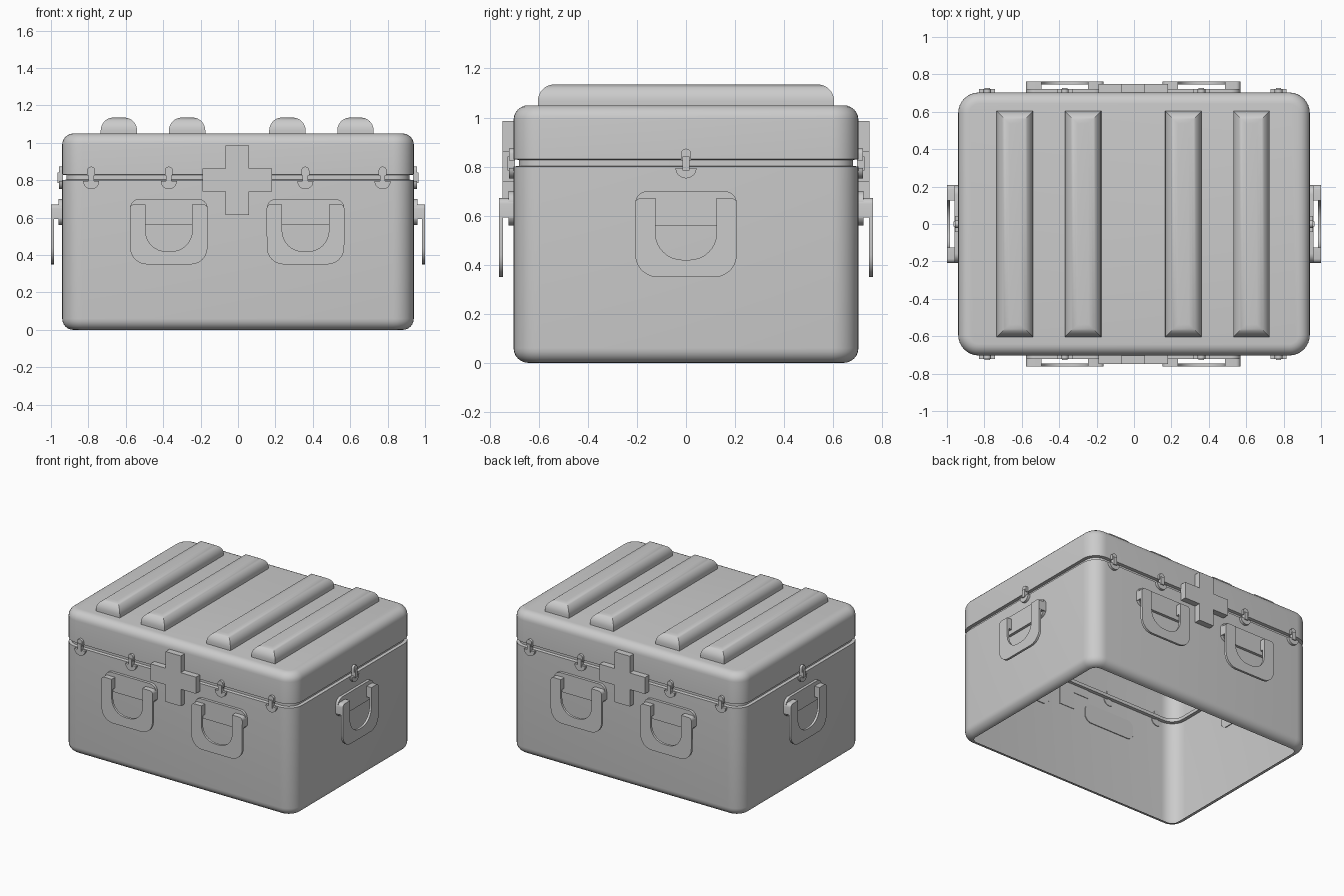
import bpy, bmesh
from math import sin, cos, radians

if "Cube" in bpy.data.objects:
    bpy.data.objects.remove(bpy.data.objects["Cube"])

HX, HY = 0.94, 0.703          # half width and half depth of the case


def finish(name, bm):
    me = bpy.data.meshes.new(name)
    bm.to_mesh(me)
    bm.free()
    me.shade_smooth()
    me.set_sharp_from_angle(angle=radians(35))
    ob = bpy.data.objects.new(name, me)
    bpy.context.collection.objects.link(ob)
    return ob


def arc(cx, cy, r, a0, a1, n=6):
    return [(cx + r * cos(radians(a0 + (a1 - a0) * i / n)),
             cy + r * sin(radians(a0 + (a1 - a0) * i / n))) for i in range(n + 1)]


def rounded_rect(cx, cy, hx, hy, r, n=8):
    if r <= 0:
        return [(cx + hx, cy + hy), (cx - hx, cy + hy), (cx - hx, cy - hy), (cx + hx, cy - hy)]
    x, y = hx - r, hy - r
    return (arc(cx + x, cy + y, r, 0, 90, n) + arc(cx - x, cy + y, r, 90, 180, n)
            + arc(cx - x, cy - y, r, 180, 270, n) + arc(cx + x, cy - y, r, 270, 360, n))


def ring_stack(name, cx, hx, hy, radius, profile):
    """Shell from stacked outlines; profile = (inset, z). Bottom open, top capped."""
    bm = bmesh.new()
    rings = []
    for inset, z in profile:
        pts = rounded_rect(cx, 0, hx - inset, hy - inset, radius - inset if radius else 0)
        rings.append([bm.verts.new((x, y, z)) for x, y in pts])
    for a, b in zip(rings, rings[1:]):
        for i in range(len(a)):
            j = (i + 1) % len(a)
            bm.faces.new((a[i], a[j], b[j], b[i]))
    bm.faces.new(rings[-1])
    return finish(name, bm)


FACES = {
    "front": lambda u, d, z: (u, -HY - d, z),
    "back": lambda u, d, z: (u, HY + d, z),
    "right": lambda u, d, z: (HX + d, u, z),
    "left": lambda u, d, z: (-HX - d, u, z),
}


def plates(name, side, u0, parts):
    """Flat outlines (u, z) extruded from depth d0 to d1 on one case wall."""
    bm = bmesh.new()
    for pts, d0, d1 in parts:
        lo = [bm.verts.new(FACES[side](u0 + u, d0, z)) for u, z in pts]
        hi = [bm.verts.new(FACES[side](u0 + u, d1, z)) for u, z in pts]
        bm.faces.new(lo[::-1])
        bm.faces.new(hi)
        for i in range(len(pts)):
            j = (i + 1) % len(pts)
            bm.faces.new((lo[i], lo[j], hi[j], hi[i]))
    bmesh.ops.recalc_face_normals(bm, faces=bm.faces)
    return finish(name, bm)


def box(u0, u1, z0, z1):
    return [(u0, z0), (u1, z0), (u1, z1), (u0, z1)]


# case shell: rounded bottom rim, seam groove, lid with rounded top
R = 0.06
bottom = [(R - x, R + z) for x, z in arc(0, 0, R, -90, 0)]
top = [(R - x, 1.05 - R + z) for x, z in arc(0, 0, R, 0, 90)]
seam = [(0, 0.80), (0.022, 0.803), (0.022, 0.827), (0, 0.83)]
ring_stack("case_shell", 0, HX, HY, 0.11, bottom + seam + top)

# four raised ribs on the lid
r = 0.068
rib = [(0, 1.046)] + [(r - x, 1.135 - r + z) for x, z in arc(0, 0, r, 0, 90, 8)]
for i, x in enumerate((-0.637, -0.272, 0.264, 0.628)):
    ring_stack(f"lid_rib_{i}", x, 0.097, 0.604, 0, rib)


def latch(side, u):
    tab = [(-0.021, 0.825), (0.021, 0.825)] + arc(0, 0.852, 0.021, 0, 180, 8)
    catch = arc(0, 0.795, 0.043, 180, 360, 12)
    plates(f"latch_{side}", side, u, [
        (tab, -0.005, 0.018),
        (catch, -0.005, 0.018),
        (box(-0.014, 0.014, 0.785, 0.842), -0.005, 0.025)])


def handle(side, u):
    # mounting plate behind the grip
    plates(f"handle_mount_{side}", side, u,
           [(rounded_rect(0, 0.63, 0.207, 0.07, 0.05), -0.006, 0.02)])
    # U-shaped hanging grip with two ears reaching back to the wall
    outer = (arc(-0.185, 0.648, 0.023, 90, 180, 4) + arc(-0.117, 0.44, 0.09, 180, 270)
             + arc(0.117, 0.44, 0.09, 270, 360) + arc(0.185, 0.648, 0.023, 0, 90, 4))
    inner = ([(0.125, 0.671)] + arc(0.0, 0.535, 0.125, 0, -55, 5)[:1]
             + arc(0.015, 0.53, 0.11, 0, -90, 8) + arc(-0.015, 0.53, 0.11, -90, -180, 8)
             + [(-0.125, 0.671)])
    ear = [(0.125, 0.592), (0.208, 0.592)] + arc(0.185, 0.648, 0.023, 0, 90, 4) + [(0.125, 0.671)]
    plates(f"handle_grip_{side}", side, u, [
        (outer + inner, 0.043, 0.06),
        (ear, -0.004, 0.0595),
        ([(-a, b) for a, b in ear], -0.004, 0.0595)])


# fittings on the long walls
a, b = 0.062, 0.185
cross = [(-a, .615), (a, .615), (a, .74), (b, .74), (b, .862), (a, .862),
         (a, .985), (-a, .985), (-a, .862), (-b, .862), (-b, .74), (-a, .74)]
for side in ("front", "back"):
    for u in (-0.785, -0.37, 0.36, 0.773):
        latch(side, u)
    for u in (-0.37, 0.361):
        handle(side, u)
    plates(f"cross_emblem_{side}", side, -0.004, [(cross, -0.004, 0.045)])

# fittings on the short walls
for side in ("right", "left"):
    latch(side, 0)
    handle(side, 0)
